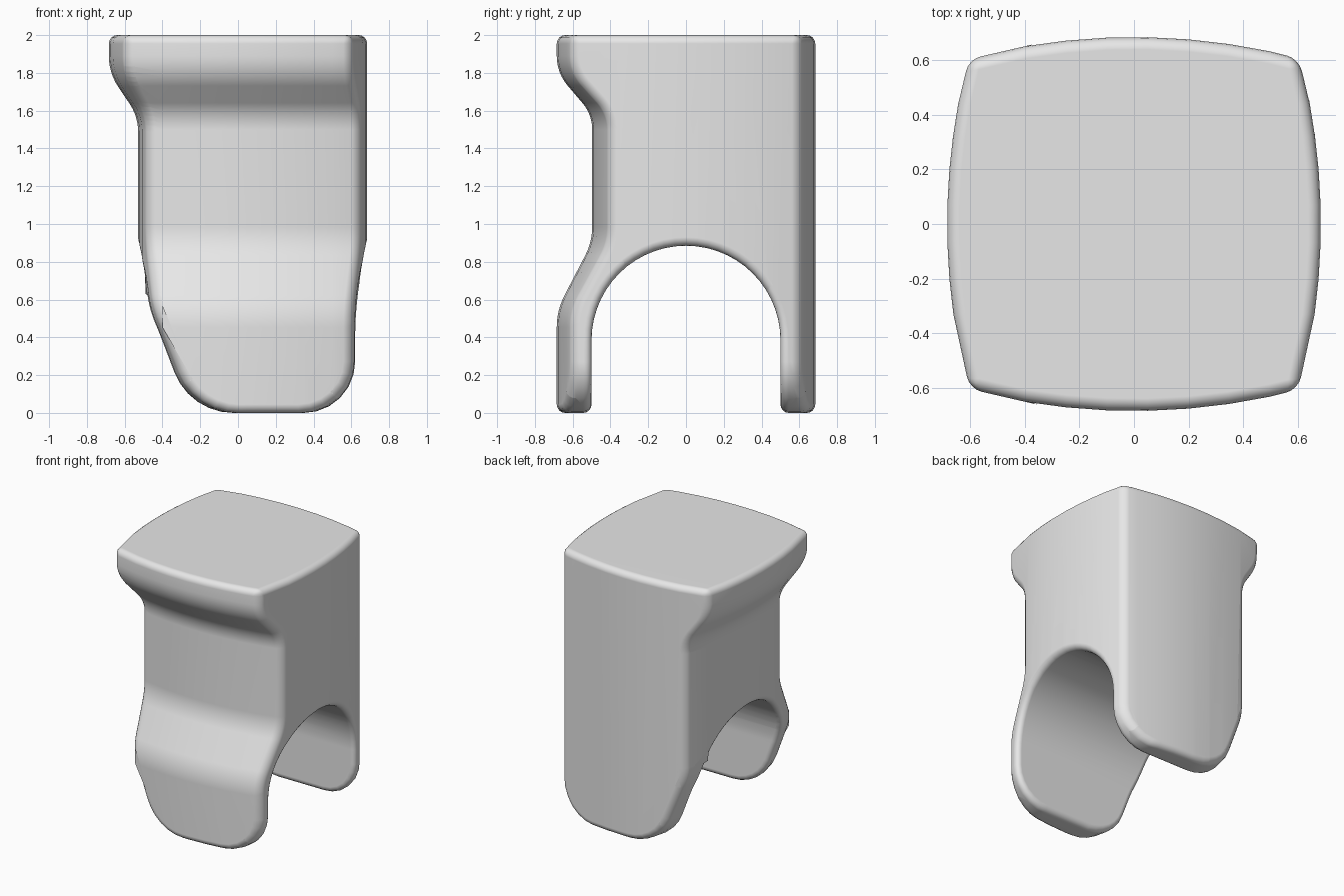
import bpy, bmesh, math
from mathutils import Vector

if "Cube" in bpy.data.objects:
    bpy.data.objects.remove(bpy.data.objects["Cube"])

BULGE = 0.21  # how strongly the walls curve in plan


def fillet(corners, steps=6):
    """Round each (u, z, tangent length) corner of a closed outline with an arc."""
    points = []
    for i, (u, z, d) in enumerate(corners):
        p = Vector((u, z))
        if d == 0:
            points.append(p)
            continue
        before = Vector(corners[i - 1][:2])
        after = Vector(corners[(i + 1) % len(corners)][:2])
        a = (before - p).normalized()
        b = (after - p).normalized()
        w = math.sin(a.angle(b) / 2)
        for s in range(steps + 1):
            t = s / steps
            ka, kp, kb = (1 - t) ** 2, 2 * w * t * (1 - t), t * t
            points.append(p + (a * ka + b * kb) * d / (ka + kp + kb))
    return points


def prism(name, outline, slices, axis, bulge):
    """Sweep an outline along an axis, drawing the walls in towards the ends."""
    bm = bmesh.new()
    rings = []
    for s in slices:
        ring = []
        for u, z in outline:
            v = u - math.copysign(bulge * s * s, u)
            ring.append(bm.verts.new((s, v, z) if axis == "x" else (v, s, z)))
        rings.append(ring)
    n = len(outline)
    for lower, upper in zip(rings, rings[1:]):
        for i in range(n):
            j = (i + 1) % n
            bm.faces.new((lower[i], lower[j], upper[j], upper[i]))
    bm.faces.new(rings[0])
    bm.faces.new(rings[-1])
    bmesh.ops.recalc_face_normals(bm, faces=bm.faces)
    mesh = bpy.data.meshes.new(name)
    bm.to_mesh(mesh)
    bm.free()
    obj = bpy.data.objects.new(name, mesh)
    bpy.context.collection.objects.link(obj)
    return obj


# Outline across the width: lip and tapered foot on one side, straight on the other
width_outline = fillet([
    (0.685, 2, 0), (-0.685, 2, 0), (-0.685, 1.8, 0.09), (-0.53, 1.57, 0.08),
    (-0.53, 0.55, 0.08), (-0.32, 0, 0.23), (0.685, 0, 0.27)])
# Outline across the depth: lip, waist and flared foot at the front
depth_outline = fillet([
    (0.685, 2.2, 0), (-0.685, 2.2, 0), (-0.685, 1.8, 0.09), (-0.497, 1.58, 0.08),
    (-0.497, 0.905, 0.08), (-0.685, 0.543, 0.09), (-0.685, -0.2, 0),
    (0.685, -0.2, 0)])
# Round-topped passage between the two legs
arch_outline = [(0.5, -0.2)] + [
    (0.5 * math.cos(math.pi * i / 28), 0.385 + 0.5 * math.sin(math.pi * i / 28))
    for i in range(29)] + [(-0.5, -0.2)]

body = prism("arched_block", width_outline,
             [-0.7, -0.33, -0.2, -0.07, 0.07, 0.2, 0.32, 0.44, 0.7], "y", BULGE)
depth_form = prism("depth_form", depth_outline,
                   [-0.7, -0.4, -0.25, -0.1, 0.05, 0.2, 0.35, 0.5, 0.7], "x", BULGE)
arch_form = prism("arch_form", arch_outline, [-1, 1], "x", 0)

# Combine the forms, then round every hard edge
for form, operation in ((depth_form, "INTERSECT"), (arch_form, "DIFFERENCE")):
    form.hide_render = True
    cut = body.modifiers.new(form.name, "BOOLEAN")
    cut.object = form
    cut.operation = operation
    cut.solver = "EXACT"
weld = body.modifiers.new("weld", "WELD")
weld.merge_threshold = 0.0005
bevel = body.modifiers.new("edge_rounding", "BEVEL")
bevel.width = 0.045
bevel.segments = 4
bevel.limit_method = "ANGLE"
bevel.angle_limit = math.radians(35)
bevel.use_clamp_overlap = False

bpy.ops.object.select_all(action="DESELECT")
body.select_set(True)
bpy.context.view_layer.objects.active = body
bpy.ops.object.convert(target="MESH")
for form in (depth_form, arch_form):
    bpy.data.objects.remove(form)

# Plain grey finish with smooth shading
grey = bpy.data.materials.new("light_grey")
grey.use_nodes = True
grey.diffuse_color = (0.8, 0.8, 0.8, 1)
grey.node_tree.nodes["Principled BSDF"].inputs["Base Color"].default_value = (0.8, 0.8, 0.8, 1)
body.data.materials.clear()
body.data.materials.append(grey)
bpy.ops.object.shade_smooth_by_angle(angle=math.radians(40))
normals = body.modifiers.new("weighted_normals", "WEIGHTED_NORMAL")
normals.keep_sharp = True
